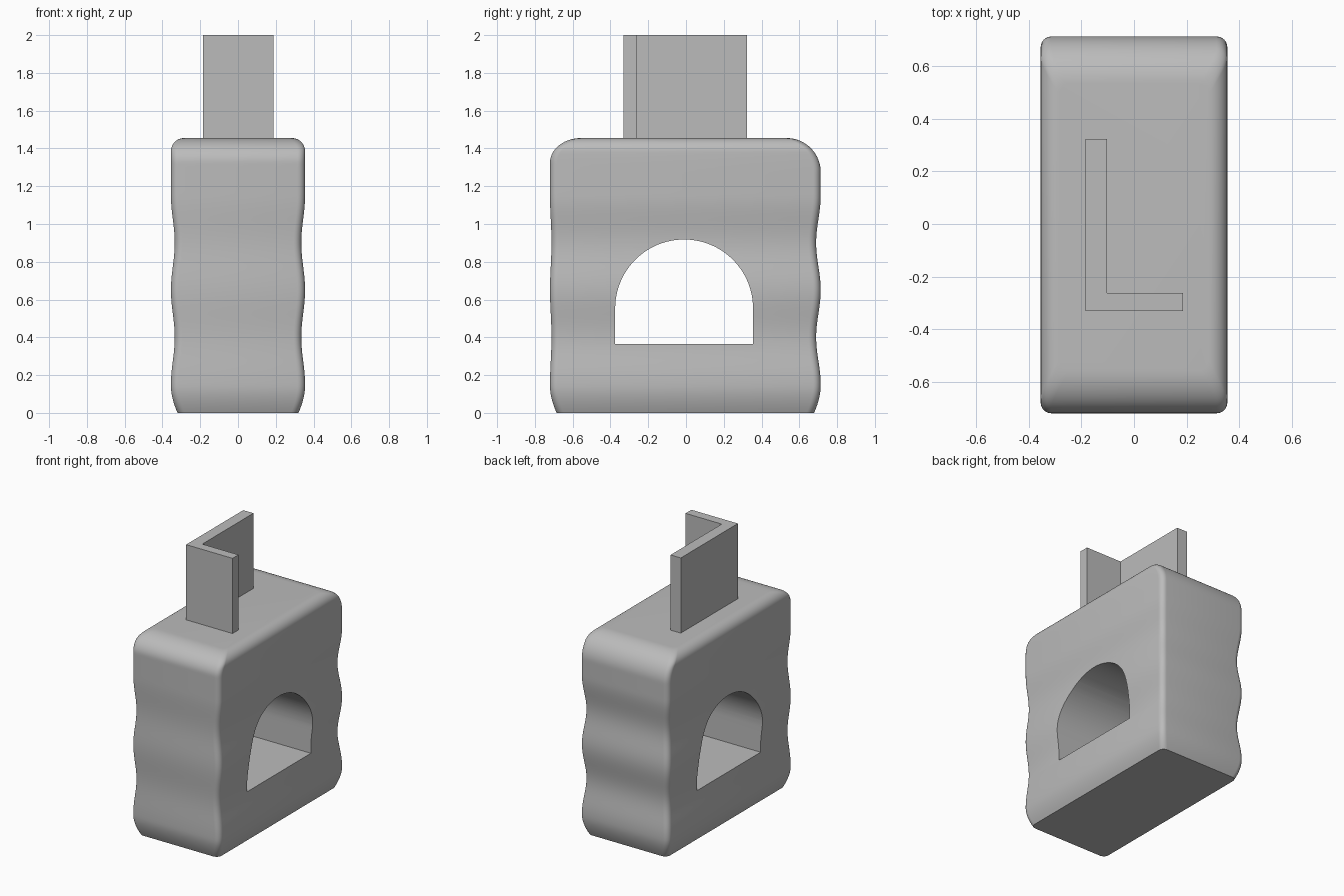
import bpy, bmesh, math

if "Cube" in bpy.data.objects:
    bpy.data.objects.remove(bpy.data.objects["Cube"], do_unlink=True)

grey = bpy.data.materials.new("plain grey")
grey.use_nodes = True
COLOUR = (0.5, 0.5, 0.5, 1)
grey.diffuse_color = COLOUR
grey.node_tree.nodes["Principled BSDF"].inputs["Base Color"].default_value = COLOUR

TOP = 1.455


def add_object(name, bm):
    bmesh.ops.recalc_face_normals(bm, faces=bm.faces)
    mesh = bpy.data.meshes.new(name)
    bm.to_mesh(mesh)
    bm.free()
    mesh.materials.append(grey)
    obj = bpy.data.objects.new(name, mesh)
    bpy.context.collection.objects.link(obj)
    return obj


def loft(name, rings):
    """Skin closed rings of equal length and cap both ends."""
    bm = bmesh.new()
    loops = [[bm.verts.new(p) for p in ring] for ring in rings]
    for low, high in zip(loops, loops[1:]):
        for i in range(len(low)):
            j = (i + 1) % len(low)
            bm.faces.new((low[i], low[j], high[j], high[i]))
    bm.faces.new(loops[0])
    bm.faces.new(loops[-1])
    return add_object(name, bm)


def side_offset(z, reach, wave, wide, tall):
    """Distance of a side at height z: grip waves, tucked foot, rounded top."""
    d = reach - wave
    d += wave * math.cos(4 * math.pi * (min(max(z, 0.15), 1.15) - 0.15))
    if z < 0.14:
        d -= 0.035 * (1 - z / 0.14) ** 1.8
    t = max(0, (z - (TOP - tall)) / tall)
    return d - wide * (1 - math.sqrt(max(0, 1 - t * t)))


def body_ring(z, r=0.04, steps=6):
    half = side_offset(z, 0.355, 0.01, 0.07, 0.07)
    front = -side_offset(z, 0.72, 0.004, 0.165, 0.13)
    back = side_offset(z, 0.713, 0.012, 0.18, 0.18)
    corners = [(half - r, back - r), (r - half, back - r),
               (r - half, front + r), (half - r, front + r)]
    ring = []
    for q, (cx, cy) in enumerate(corners):
        for s in range(steps + 1):
            a = math.pi / 2 * (q + s / steps)
            ring.append((cx + r * math.cos(a), cy + r * math.sin(a), z))
    return ring


# Body with wavy grip sides
heights = [0.02 * i for i in range(64)]
heights += [TOP - 0.18 * (1 - math.sin(math.pi / 2 * i / 20)) for i in range(21)]
body = loft("body", [body_ring(z) for z in heights])

# Arched opening right through the sides
arch = [(-0.375, 0.365), (0.355, 0.365)]
arch += [(-0.01 + 0.365 * math.cos(math.pi * i / 48),
          0.553 + 0.365 * math.sin(math.pi * i / 48)) for i in range(49)]
cutter = loft("arch_cutter", [[(x, y, z) for y, z in arch] for x in (-1, 1)])
cut = body.modifiers.new("arch", "BOOLEAN")
cut.operation = "DIFFERENCE"
cut.solver = "EXACT"
cut.object = cutter
bpy.context.view_layer.objects.active = body
body.select_set(True)
bpy.ops.object.modifier_apply(modifier=cut.name)
bpy.data.objects.remove(cutter, do_unlink=True)
bpy.ops.object.shade_smooth_by_angle(angle=math.radians(30))

# Angled post on top
profile = [(-0.185, -0.33), (0.187, -0.33), (0.187, -0.262),
           (-0.103, -0.262), (-0.103, 0.324), (-0.185, 0.324)]
loft("angle_post", [[(x, y, z) for x, y in profile] for z in (TOP - 0.02, 2)])
